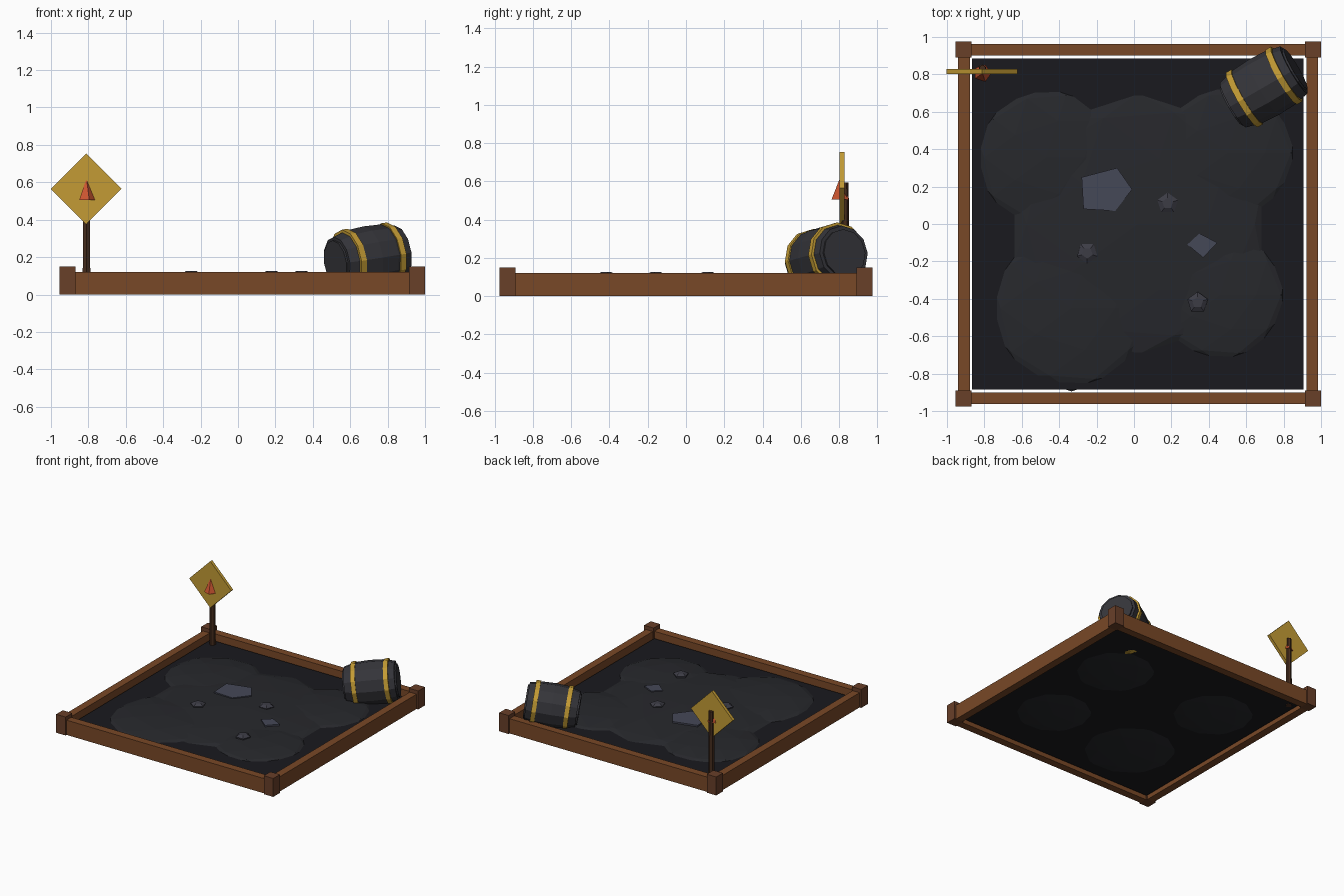
import bpy, bmesh, math
from mathutils import Vector, Matrix

if "Cube" in bpy.data.objects:
    bpy.data.objects.remove(bpy.data.objects["Cube"])


def mat(name, *rgb):
    m = bpy.data.materials.new(name)
    m.diffuse_color = (*rgb, 1)
    m.use_nodes = True
    m.node_tree.nodes["Principled BSDF"].inputs["Base Color"].default_value = m.diffuse_color
    return m


WOOD = mat("wood", 0.19, 0.065, 0.02)
DARK_WOOD = mat("dark_wood", 0.14, 0.05, 0.022)
POLE = mat("pole_wood", 0.06, 0.025, 0.012)
PIT = mat("pit", 0.01, 0.01, 0.013)
TAR = mat("tar", 0.02, 0.021, 0.025)
SHEEN = mat("sheen", 0.06, 0.065, 0.095)
STONE = mat("stone", 0.045, 0.045, 0.06)
IRON = mat("iron", 0.035, 0.035, 0.042)
YELLOW = mat("yellow", 0.55, 0.33, 0.035)
RED = mat("red", 0.6, 0.09, 0.03)


def finish(bm, name, material, matrix=None):
    bmesh.ops.recalc_face_normals(bm, faces=bm.faces)
    me = bpy.data.meshes.new(name)
    bm.to_mesh(me)
    bm.free()
    me.materials.append(material)
    ob = bpy.data.objects.new(name, me)
    bpy.context.collection.objects.link(ob)
    if matrix:
        ob.matrix_world = matrix
    return ob


def box(name, x0, x1, y0, y1, z0, z1, material):
    bm = bmesh.new()
    bmesh.ops.create_cube(bm, size=1)
    bmesh.ops.scale(bm, vec=(x1 - x0, y1 - y0, z1 - z0), verts=bm.verts)
    bmesh.ops.translate(bm, vec=((x0 + x1) / 2, (y0 + y1) / 2, (z0 + z1) / 2), verts=bm.verts)
    return finish(bm, name, material)


def cone(name, x, y, z0, z1, r0, r1, n, material, turn=0):
    bm = bmesh.new()
    bmesh.ops.create_cone(bm, cap_ends=True, segments=n, radius1=r0, radius2=r1, depth=z1 - z0)
    m = Matrix.Translation((x, y, (z0 + z1) / 2)) @ Matrix.Rotation(math.radians(turn), 4, 'Z')
    return finish(bm, name, material, m)


def prism(name, pts, z0, z1, material):
    bm = bmesh.new()
    face = bm.faces.new([bm.verts.new((x, y, z0)) for x, y in pts])
    new = bmesh.ops.extrude_face_region(bm, geom=[face])["geom"]
    bmesh.ops.translate(bm, vec=(0, 0, z1 - z0), verts=[v for v in new if isinstance(v, bmesh.types.BMVert)])
    return finish(bm, name, material)


def lathe(name, profile, n, material, matrix):
    # closed or axis-touching (radius, z) profile spun about z
    bm = bmesh.new()
    vs = [bm.verts.new((r, 0, z)) for r, z in profile]
    es = [bm.edges.new(p) for p in zip(vs, vs[1:])]
    bmesh.ops.spin(bm, geom=vs + es, cent=(0, 0, 0), axis=(0, 0, 1),
                   angle=math.tau, steps=n, use_duplicate=False)
    bmesh.ops.remove_doubles(bm, verts=bm.verts, dist=1e-4)
    return finish(bm, name, material, matrix)


# wooden frame: rails and corner posts about x = CX
CX = 0.0225
for s, side in ((-1, "left"), (1, "right")):
    a, b = sorted((CX + s * 0.90, CX + s * 0.9625))
    box(side + "_rail", a, b, -0.89, 0.89, 0, 0.12, WOOD)
    a, b = sorted((s * 0.90, s * 0.9625))
    box(("front" if s < 0 else "back") + "_rail", CX - 0.8925, CX + 0.8925, a, b, 0, 0.12, WOOD)
    for t, end in ((-1, "front"), (1, "back")):
        x, y = CX + s * 0.935, t * 0.9325
        box(f"{end}_{side}_corner_post", x - 0.0425, x + 0.0425, y - 0.0425, y + 0.0425, 0, 0.15, DARK_WOOD)

# pit floor
box("pit_floor", -0.865, 0.905, -0.885, 0.885, 0.025, 0.07, PIT)

# flattened pools of tar
pools = [(-0.47, 0.355, 0.39, 0.055, 0.05), (-0.335, -0.45, 0.445, 0.055, 0.05),
         (0.46, -0.38, 0.365, 0.055, 0.05), (0.5, 0.38, 0.38, 0.055, 0.05),
         (0.02, 0.0, 0.70, 0.068, 0.04)]
for i, (x, y, r, z, h) in enumerate(pools):
    bm = bmesh.new()
    bmesh.ops.create_icosphere(bm, subdivisions=2, radius=1)
    finish(bm, f"tar_pool_{i + 1}", TAR,
           Matrix.Translation((x, y, z)) @ Matrix.Diagonal((r, r, h, 1)))

# glossy patches
prism("large_sheen", [(-0.28, 0.25), (-0.09, 0.30), (-0.01, 0.185), (-0.10, 0.07), (-0.27, 0.08)],
      0.095, 0.113, SHEEN)
prism("small_sheen", [(0.285, -0.11), (0.35, -0.05), (0.445, -0.10), (0.37, -0.18)],
      0.09, 0.110, SHEEN)

# bubbles
for i, (x, y, t) in enumerate([(0.18, 0.11, 0), (-0.25, -0.155, 36), (0.34, -0.42, 0)]):
    cone(f"bubble_{i + 1}", x, y, 0.07, 0.11, 0.05, 0.058, 5, STONE, t)
    cone(f"bubble_top_{i + 1}", x, y, 0.11, 0.125, 0.058, 0.03, 5, STONE, t)

# warning sign
cone("sign_pole", -0.81, 0.83, 0.02, 0.595, 0.024, 0.02, 6, POLE)
board = box("sign_board", -0.134, 0.134, -0.0125, 0.0125, -0.134, 0.134, YELLOW)
board.matrix_world = Matrix.Translation((-0.812, 0.815, 0.565)) @ Matrix.Rotation(math.pi / 4, 4, 'Y')
cone("sign_marker", -0.81, 0.806, 0.505, 0.62, 0.048, 0.0, 5, RED, -18)

# tipped barrel with hoops
axis = Vector((math.cos(math.radians(30)), math.sin(math.radians(30)), 0.14))
M = Matrix.Translation((0.692, 0.73, 0.198)) @ axis.to_track_quat('Z', 'Y').to_matrix().to_4x4()
lathe("barrel_body", [(0, -0.19), (0.138, -0.19), (0.162, -0.10), (0.168, 0), (0.164, 0.10),
                      (0.145, 0.19), (0, 0.19)], 12, IRON, M)
for z, name in ((-0.118, "lower_hoop"), (0.128, "upper_hoop")):
    lathe(name, [(0.14, z - 0.017), (0.169, z - 0.017), (0.169, z + 0.017), (0.14, z + 0.017),
                 (0.14, z - 0.017)], 12, YELLOW, M)
for z, r, name in ((-0.193, 0.12, "lower_lid"), (0.193, 0.125, "upper_lid")):
    lathe(name, [(0, z - 0.008), (r, z - 0.008), (r, z + 0.008), (0, z + 0.008)], 12, IRON, M)
